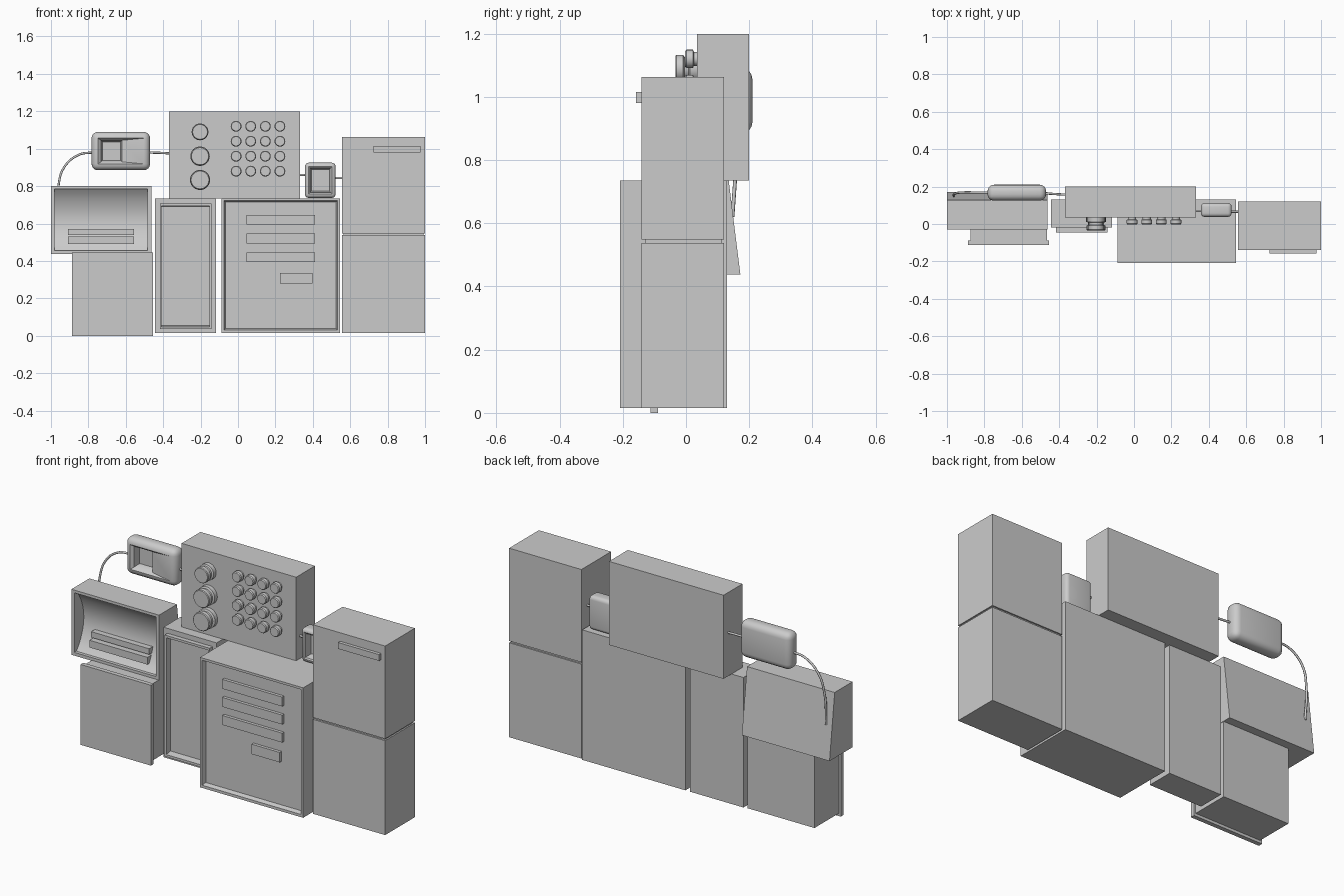
import bpy, bmesh, math
from mathutils import Matrix, Vector

if "Cube" in bpy.data.objects:
    bpy.data.objects.remove(bpy.data.objects["Cube"])


def finish(name, bm):
    bmesh.ops.recalc_face_normals(bm, faces=bm.faces)
    me = bpy.data.meshes.new(name)
    bm.to_mesh(me)
    bm.free()
    ob = bpy.data.objects.new(name, me)
    bpy.context.collection.objects.link(ob)
    return ob


def box(name, x0, x1, y0, y1, z0, z1, steps=(), bevel=0, seg=4):
    """Box whose front face can be stepped in or out: each step is (x0, x1, z0, z1, y)."""
    bm = bmesh.new()
    m = Matrix.Translation(((x0 + x1) / 2, (y0 + y1) / 2, (z0 + z1) / 2)) @ \
        Matrix.Diagonal((x1 - x0, y1 - y0, z1 - z0, 1))
    bmesh.ops.create_cube(bm, size=1, matrix=m)
    if bevel:
        bmesh.ops.bevel(bm, geom=bm.edges[:], offset=bevel, segments=seg,
                        profile=0.5, affect='EDGES')
    bm.normal_update()
    front = max((f for f in bm.faces if f.normal.y < -0.99), key=lambda f: f.calc_area())
    for a, b, c, d, y in steps:
        bmesh.ops.inset_individual(bm, faces=[front], thickness=0.002)
        mid = front.calc_center_median()
        for v in front.verts:
            v.co = (a if v.co.x < mid.x else b, y, c if v.co.z < mid.z else d)
    return finish(name, bm)


def side_profile(name, pts, x0, x1):
    """Extrude a (y, z) outline along x."""
    bm = bmesh.new()
    f = bm.faces.new([bm.verts.new((x0, y, z)) for y, z in pts])
    ext = bmesh.ops.extrude_face_region(bm, geom=[f])
    bmesh.ops.translate(bm, vec=(x1 - x0, 0, 0),
                        verts=[g for g in ext['geom'] if isinstance(g, bmesh.types.BMVert)])
    return finish(name, bm)


def knob(name, x, z, profile, n=24):
    """Turn a (radius, y) profile about a front-facing axis."""
    bm = bmesh.new()
    rings = [[bm.verts.new((x + r * math.cos(2 * math.pi * i / n), y,
                            z + r * math.sin(2 * math.pi * i / n))) for i in range(n)]
             for r, y in profile]
    for a, b in zip(rings, rings[1:]):
        for i in range(n):
            bm.faces.new((a[i], a[(i + 1) % n], b[(i + 1) % n], b[i]))
    bm.faces.new(rings[0])
    bm.faces.new(rings[-1])
    return finish(name, bm)


def cable(name, pts, r=0.006):
    cu = bpy.data.curves.new(name, 'CURVE')
    cu.dimensions = '3D'
    cu.bevel_depth = r
    cu.bevel_resolution = 2
    cu.use_fill_caps = True
    cu.resolution_u = 8
    sp = cu.splines.new('BEZIER')
    sp.bezier_points.add(len(pts) - 1)
    for bp, p in zip(sp.bezier_points, pts):
        bp.co = p
        bp.handle_left_type = bp.handle_right_type = 'AUTO'
    ob = bpy.data.objects.new(name, cu)
    bpy.context.collection.objects.link(ob)


# left base cabinet with an overhanging front panel
box("base_body", -0.875, -0.465, -0.09, 0.125, 0.015, 0.44)
box("base_front_panel", -0.887, -0.455, -0.112, -0.088, 0, 0.445)

# slanted-back monitor: hollowed centre section between two cheeks
shell = [(-0.03, 0.8), (0.127, 0.8), (0.172, 0.437), (-0.03, 0.437)]
hollow = [(-0.03, 0.455)]
for i in range(13):
    t = i / 12
    hollow.append((-0.012 + 0.065 * math.sin(math.pi * t) ** 0.8, 0.455 + 0.33 * t))
hollow.append((-0.03, 0.785))
side_profile("monitor_centre", shell + hollow, -0.982, -0.483)
side_profile("monitor_left_cheek", shell, -1.0, -0.982)
side_profile("monitor_right_cheek", shell, -0.483, -0.463)
box("monitor_slot_upper", -0.91, -0.555, 0.015, 0.08, 0.54, 0.572)
box("monitor_slot_lower", -0.91, -0.555, 0.0, 0.08, 0.49, 0.53)

# narrow cabinet with a raised door frame and recessed door
box("narrow_cabinet", -0.443, -0.117, -0.02, 0.13, 0.015, 0.735, steps=[
    (-0.418, -0.142, 0.035, 0.708, -0.02),
    (-0.418, -0.142, 0.035, 0.708, -0.045),
    (-0.408, -0.152, 0.048, 0.695, -0.045),
    (-0.408, -0.152, 0.055, 0.69, -0.01)])

# large cabinet with a recessed front and label bars
box("large_cabinet", -0.087, 0.545, -0.208, 0.13, 0.015, 0.735, steps=[
    (-0.075, 0.532, 0.03, 0.722, -0.208),
    (-0.068, 0.525, 0.038, 0.715, -0.185)])
for i, z in enumerate((0.62, 0.52, 0.42)):
    box(f"large_cabinet_bar_{i + 1}", 0.045, 0.412, -0.202, -0.18, z - 0.026, z + 0.026)
box("large_cabinet_small_bar", 0.225, 0.397, -0.202, -0.18, 0.28, 0.335)

# right stacked cabinets
box("right_lower_cabinet", 0.557, 1.0, -0.14, 0.12, 0.015, 0.538)
box("right_cabinet_seam", 0.565, 0.992, -0.13, 0.112, 0.53, 0.56)
box("right_upper_cabinet", 0.557, 1.0, -0.14, 0.12, 0.548, 1.062)
box("right_cabinet_handle", 0.725, 0.975, -0.158, -0.138, 0.98, 1.015)

# control console with dials and a grid of buttons
box("console", -0.37, 0.332, 0.035, 0.2, 0.735, 1.198)
for i, (z, r) in enumerate(((1.09, 0.045), (0.96, 0.052), (0.833, 0.054))):
    knob(f"dial_{i + 1}", -0.203, z, [(r, 0.04), (r, 0.012), (r * 0.8, 0.008), (r * 0.8, -0.005),
                                      (r * 0.95, -0.009), (r * 0.95, -0.03), (r * 0.88, -0.034)])
for row in range(4):
    for col in range(4):
        knob(f"button_{row}_{col}", -0.01 + 0.078 * col, 1.12 - 0.08 * row,
             [(0.022, 0.04), (0.022, 0.025), (0.029, 0.022), (0.029, 0.002), (0.025, -0.003)], 20)

# rounded side units with recessed windows
box("left_unit", -0.783, -0.47, 0.125, 0.21, 0.885, 1.09, bevel=0.034, steps=[
    (-0.733, -0.62, 0.93, 1.045, 0.137),
    (-0.725, -0.628, 0.938, 1.037, 0.175)])
box("small_unit", 0.358, 0.522, 0.038, 0.112, 0.737, 0.925, bevel=0.02, steps=[
    (0.384, 0.498, 0.765, 0.898, 0.042),
    (0.392, 0.49, 0.773, 0.89, 0.08)])

# connecting cables
cable("left_cable", [(-0.76, 0.168, 0.98), (-0.85, 0.169, 0.968), (-0.93, 0.168, 0.9),
                     (-0.96, 0.16, 0.8), (-0.963, 0.147, 0.62)])
cable("console_cable", [(-0.49, 0.165, 0.98), (-0.42, 0.16, 0.978), (-0.36, 0.157, 0.975)])
cable("small_unit_left_cable", [(0.32, 0.07, 0.86), (0.37, 0.07, 0.86)])
cable("small_unit_right_cable", [(0.51, 0.065, 0.843), (0.57, 0.065, 0.843)])

# smooth the round parts, keep hard edges
for ob in bpy.context.scene.objects:
    ob.select_set(ob.type == 'MESH')
    if ob.type == 'MESH':
        bpy.context.view_layer.objects.active = ob
bpy.ops.object.shade_smooth_by_angle(angle=math.radians(35))
